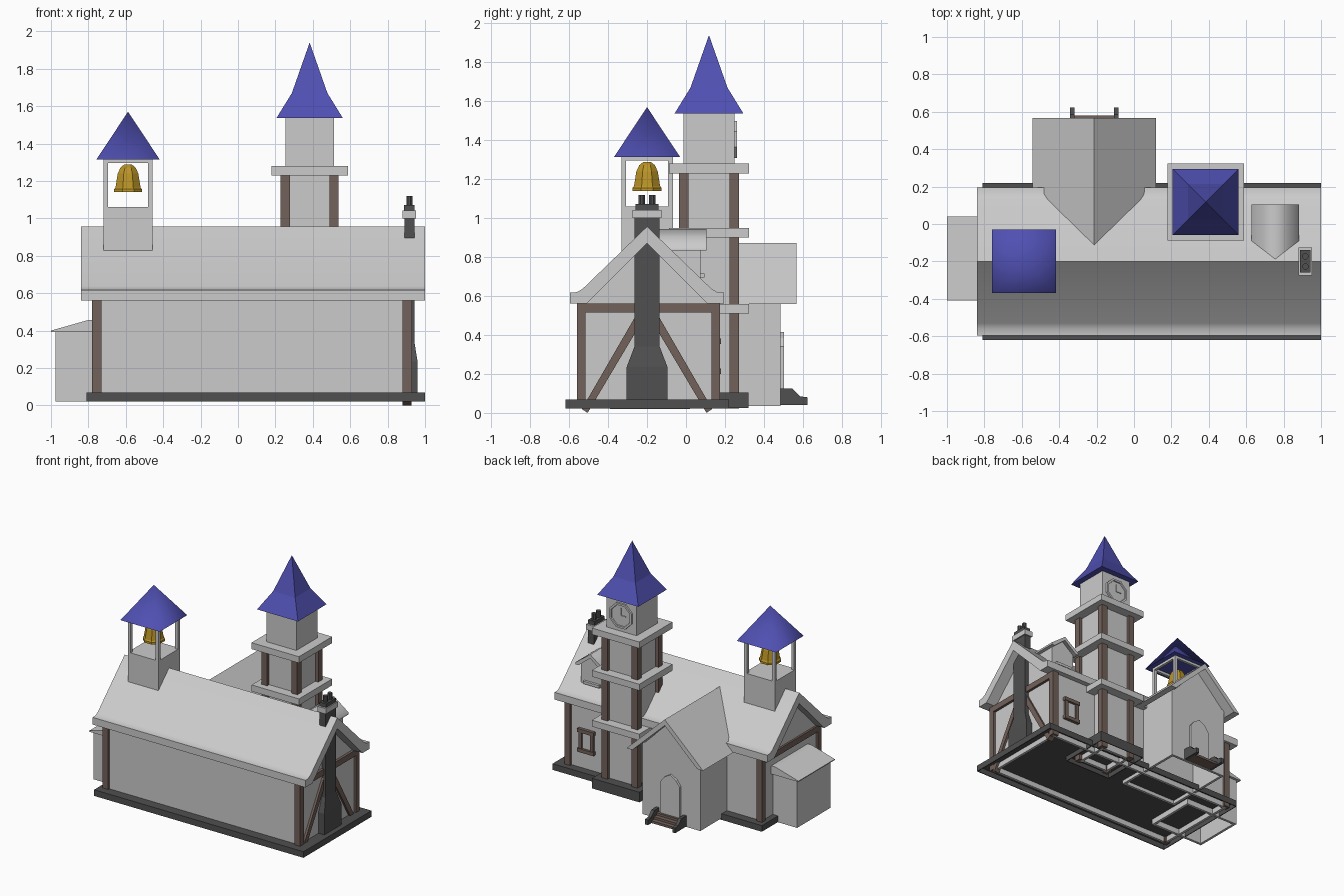
import bpy, bmesh, math
from mathutils import Vector

if "Cube" in bpy.data.objects:
    bpy.data.objects.remove(bpy.data.objects["Cube"])


def material(name, r, g, b):
    m = bpy.data.materials.new(name)
    m.diffuse_color = (r, g, b, 1)
    m.use_nodes = True
    m.node_tree.nodes["Principled BSDF"].inputs["Base Color"].default_value = m.diffuse_color
    return m


BLUE = material("blue_tile", 0.08, 0.08, 0.45)
WOOD = material("timber", 0.17, 0.12, 0.10)
DARK = material("dark_stone", 0.08, 0.08, 0.08)
GOLD = material("brass", 0.50, 0.30, 0.02)


def finish(name, bm, mat=None, smooth=0):
    bmesh.ops.recalc_face_normals(bm, faces=bm.faces[:])
    me = bpy.data.meshes.new(name)
    bm.to_mesh(me)
    bm.free()
    ob = bpy.data.objects.new(name, me)
    bpy.context.collection.objects.link(ob)
    if mat:
        me.materials.append(mat)
    if smooth:
        bpy.ops.object.select_all(action='DESELECT')
        ob.select_set(True)
        bpy.context.view_layer.objects.active = ob
        bpy.ops.object.shade_smooth_by_angle(angle=math.radians(smooth))
    return ob


def loft(name, sections, mat=None, smooth=0):
    """Skin a list of matching 3D outlines and cap both ends."""
    bm = bmesh.new()
    loops = [[bm.verts.new(p) for p in s] for s in sections]
    bm.faces.new(loops[0])
    bm.faces.new(loops[-1])
    for p, q in zip(loops, loops[1:]):
        for i in range(len(p)):
            j = (i + 1) % len(p)
            bm.faces.new((p[i], p[j], q[j], q[i]))
    bmesh.ops.remove_doubles(bm, verts=bm.verts[:], dist=1e-5)
    return finish(name, bm, mat, smooth)


def prism(name, pts, axis, a, b, mat=None, smooth=0):
    """Extrude a 2D profile along an axis from a to b."""
    def place(p, t):
        return {'X': (t, p[0], p[1]), 'Y': (p[0], t, p[1]), 'Z': (p[0], p[1], t)}[axis]
    return loft(name, [[place(p, t) for p in pts] for t in (a, b)], mat, smooth)


def rect(x0, x1, y0, y1, z):
    return [(x0, y0, z), (x1, y0, z), (x1, y1, z), (x0, y1, z)]


def box(name, x0, x1, y0, y1, z0, z1, mat=None):
    return loft(name, [rect(x0, x1, y0, y1, z) for z in (z0, z1)], mat)


def shell(name, x0, x1, y0, y1, z0, z1, t=0.02, mat=None, lid=False):
    """Four walls with thickness, open below and, without a lid, above."""
    bm = bmesh.new()
    lo, hi = ([bm.verts.new(p) for p in rect(x0, x1, y0, y1, z)] for z in (z0, z1))
    for i in range(4):
        j = (i + 1) % 4
        bm.faces.new((lo[i], lo[j], hi[j], hi[i]))
    if lid:
        bm.faces.new(hi)
    ob = finish(name, bm, mat)
    mod = ob.modifiers.new("thickness", 'SOLIDIFY')
    mod.thickness, mod.offset, mod.use_even_offset = t, -1, True
    return ob


def rings(name, prof, n, centre, mat=None, axis='Z', smooth=0):
    """Stack of n-sided rings (radius to the flats, height)."""
    k = 1 / math.cos(math.pi / n)
    sections = []
    for r, h in prof:
        angles = [(i + 0.5) * 2 * math.pi / n for i in range(n)]
        uv = [(r * k * math.cos(a), r * k * math.sin(a)) for a in angles]
        sections.append([Vector(centre) + Vector((u, v, h) if axis == 'Z' else (u, h, v))
                         for u, v in uv])
    return loft(name, sections, mat, smooth)


def gable(c, outer, inner):
    """Full roof section from its half section (outer eave..ridge, then inner)."""
    left = [(c - x, z) for x, z in outer] + [(c + x, z) for x, z in outer[-2::-1]]
    return left + [(c + x, z) for x, z in inner] + [(c - x, z) for x, z in inner[-2::-1]]


# Main hall: hollow foundation, walls, gable ends, roof with boxed eaves
CY = -0.2
shell("hall_foundation", -0.81, 1.0, -0.62, 0.22, 0.022, 0.07, 0.006, DARK, True)
shell("hall_walls", -0.765, 0.91, -0.545, 0.155, 0.022, 0.6)
for side, x in (("left", -0.765), ("right", 0.885)):
    prism(side + "_gable_wall", [(-0.545, 0.55), (0.145, 0.55), (CY, 0.9)], 'X', x, x + 0.025)
prism("hall_roof", gable(CY, [(0.395, 0.562), (0.395, 0.618), (0.36, 0.62), (0.33, 0.638),
      (0, 0.957)], [(0.31, 0.562), (0, 0.872)]), 'X', -0.84, 1.0, None, 40)

# Hall timber frame
for side, x in (("left", -0.78), ("right", 0.88)):
    for end, y in (("front", -0.56), ("back", 0.13)):
        box(f"{side}_{end}_post", x, x + 0.05, y, y + 0.045, 0.022, 0.565, WOOD)
    box(side + "_tie_beam", x, x + 0.05, -0.54, 0.15, 0.515, 0.562, WOOD)
for s in (-1, 1):
    prism("gable_brace", [(CY + s * y, z) for y, z in
          ((0.335, 0.02), (0.305, 0.0), (0.02, 0.48), (0.02, 0.53), (0.04, 0.53))],
          'X', 0.88, 0.927, WOOD)

# Chimney on the right gable
loft("chimney_stack", [rect(0.89, x, CY - h, CY + h, z) for h, x, z in
     ((0.105, 0.96, 0.065), (0.105, 0.96, 0.235), (0.065, 0.943, 0.34), (0.065, 0.943, 1.0))], DARK)
box("chimney_cap", 0.88, 0.952, CY - 0.075, CY + 0.075, 1.0, 1.042)
box("chimney_pot_base", 0.888, 0.944, CY - 0.06, CY + 0.06, 1.04, 1.072, DARK)
for y in (CY - 0.027, CY + 0.027):
    rings("chimney_pot", [(0.016, 1.07), (0.016, 1.12)], 8, (0.916, y, 0), DARK)

# Clock tower
TX, TY = 0.383, 0.118
shell("tower_lower_walls", TX - 0.13, TX + 0.13, TY - 0.13, TY + 0.13, 0.022, 1.24)
box("tower_upper_block", TX - 0.13, TX + 0.13, TY - 0.13, TY + 0.13, 1.26, 1.55)
shell("tower_foundation", TX - 0.205, TX + 0.205, TY - 0.2, TY + 0.203, 0.026, 0.105,
      0.006, DARK, True)
for z0, z1 in ((0.51, 0.56), (0.9, 0.95), (1.23, 1.28)):
    box("tower_cornice", TX - 0.205, TX + 0.205, TY - 0.205, TY + 0.205, z0, z1)
for sx in (-1, 1):
    for sy in (-1, 1):
        x, y = TX + sx * 0.13, TY + sy * 0.13
        box("tower_post", x - 0.025, x + 0.025, y - 0.025, y + 0.025, 0.022, 1.24, WOOD)
rings("tower_spire", [(0.177, 1.537), (0.095, 1.67), (0, 1.94)], 4, (TX, TY, 0), BLUE)

# Clock on the back of the tower
CZ = 1.405
rings("clock_rim", [(0.095, 0.24), (0.095, 0.262), (0.08, 0.262), (0.078, 0.254)], 8,
      (TX, 0, CZ), None, 'Y')
box("minute_hand", TX - 0.003, TX + 0.003, 0.25, 0.26, CZ - 0.004, CZ + 0.06)
box("hour_hand", TX - 0.042, TX + 0.004, 0.25, 0.26, CZ - 0.004, CZ + 0.004)

# Bell tower
BX = -0.588
box("belfry_base", BX - 0.132, BX + 0.132, CY - 0.132, CY + 0.132, 0.75, 1.06)
for s in (-1, 1):
    for t in (-1, 1):
        x, y = BX + s * 0.12, CY + t * 0.12
        box("belfry_post", x - 0.012, x + 0.012, y - 0.012, y + 0.012, 1.05, 1.31)
shell("belfry_top_frame", BX - 0.132, BX + 0.132, CY - 0.132, CY + 0.132, 1.295, 1.318)
rings("belfry_roof", [(0.17, 1.314), (0, 1.57)], 4, (BX, CY, 0), BLUE, 'Z', 85)
rings("bell", [(0.06, 1.142), (0.074, 1.14), (0.074, 1.156), (0.067, 1.165), (0.055, 1.24),
      (0.04, 1.272), (0.02, 1.288)], 8, (BX, CY, 0), GOLD)

# Lean-to on the left
shell("lean_to_walls", -0.975, -0.5, -0.39, 0.02, 0.02, 0.4)
prism("lean_to_roof", [(-1.0, 0.393), (-1.0, 0.4), (-0.8, 0.457), (-0.765, 0.457), (-0.765, 0.393)],
      'Y', -0.41, 0.04)

# Entrance wing at the back
WX = -0.213
shell("wing_walls", WX - 0.25, WX + 0.25, -0.09, 0.485, 0.036, 0.6)
prism("wing_gable_wall", [(WX - 0.25, 0.55), (WX + 0.25, 0.55), (WX + 0.25, 0.58), (WX, 0.83),
      (WX - 0.25, 0.58)], 'Y', 0.46, 0.485)
prism("wing_roof", gable(WX, [(0.331, 0.56), (0, 0.872)], [(0.28, 0.56), (0, 0.825)]),
      'Y', -0.13, 0.567)
prism("door", [(WX + x, z) for x, z in ((-0.085, 0.08), (0.085, 0.08), (0.085, 0.34),
      (0.05, 0.385), (0, 0.415), (-0.05, 0.385), (-0.085, 0.34))], 'Y', 0.48, 0.503)

# Entrance steps
for x in (WX - 0.13, WX + 0.105):
    prism("step_side", [(0.48, 0.04), (0.623, 0.04), (0.623, 0.08), (0.585, 0.085), (0.545, 0.125),
          (0.48, 0.125)], 'X', x, x + 0.025, DARK)
for i in range(3):
    box("step", WX - 0.11, WX + 0.11, 0.48, 0.58 - 0.03 * i, 0.04 + 0.02 * i, 0.058 + 0.02 * i, WOOD)

# Dormer on the back slope
DX = 0.755
box("dormer_walls", DX - 0.1, DX + 0.1, -0.12, 0.075, 0.62, 0.85)
prism("dormer_gable", [(DX - 0.1, 0.84), (DX + 0.1, 0.84), (DX, 0.925)], 'Y', -0.15, 0.075)
prism("dormer_roof", gable(DX, [(0.128, 0.835), (0.128, 0.85), (0.06, 0.9), (0, 0.945)],
      [(0.1, 0.835), (0, 0.915)]), 'Y', -0.2, 0.105, None, 80)
box("dormer_sill", DX - 0.07, DX + 0.07, 0.06, 0.095, 0.695, 0.715)

# Window in the back wall
VX, VZ = 0.745, 0.29
box("window_pane", VX - 0.05, VX + 0.05, 0.15, 0.162, VZ - 0.07, VZ + 0.07)
for s in (-1, 1):
    z = VZ + s * 0.077
    box("window_rail", VX - 0.07, VX + 0.07, 0.15, 0.18, z - 0.014, z + 0.014, WOOD)
    x = VX + s * 0.05
    box("window_stile", x - 0.014, x + 0.014, 0.15, 0.175, VZ - 0.075, VZ + 0.075, WOOD)
